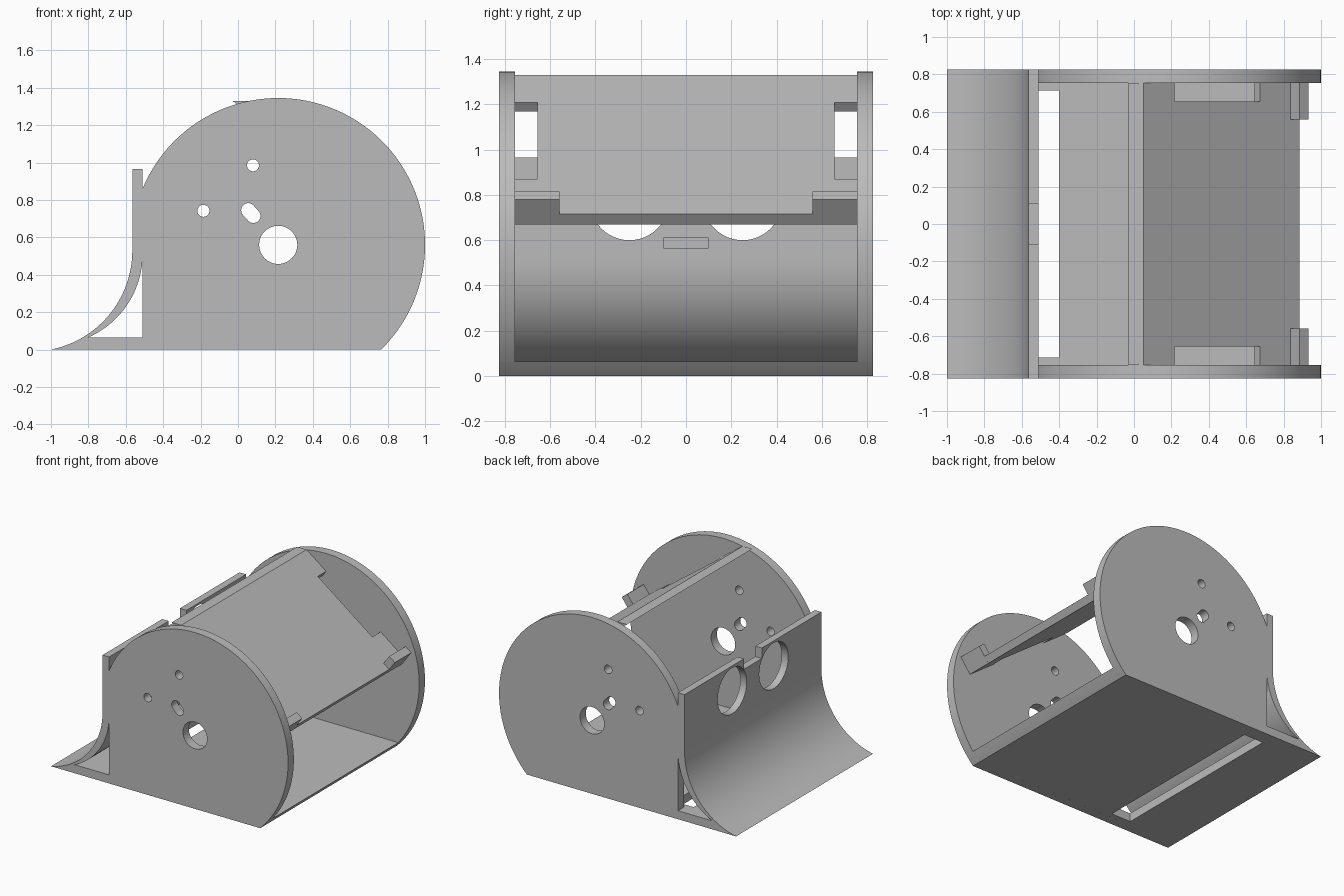
import bpy, bmesh, math
from math import pi, cos, sin, sqrt, atan2
from mathutils import Matrix

if "Cube" in bpy.data.objects:
    bpy.data.objects.remove(bpy.data.objects["Cube"])

gray = bpy.data.materials.new("plain_gray")
gray.diffuse_color = (0.5, 0.5, 0.5, 1)
gray.use_nodes = True
gray.node_tree.nodes["Principled BSDF"].inputs["Base Color"].default_value = gray.diffuse_color


def prism(name, pts, y0, y1):
    """Extrude an x-z outline from y0 to y1."""
    bm = bmesh.new()
    face = bm.faces.new([bm.verts.new((x, y0, z)) for x, z in pts])
    ext = bmesh.ops.extrude_face_region(bm, geom=[face])
    verts = [v for v in ext["geom"] if isinstance(v, bmesh.types.BMVert)]
    bmesh.ops.translate(bm, verts=verts, vec=(0, y1 - y0, 0))
    bmesh.ops.recalc_face_normals(bm, faces=bm.faces)
    me = bpy.data.meshes.new(name)
    bm.to_mesh(me)
    bm.free()
    ob = bpy.data.objects.new(name, me)
    bpy.context.collection.objects.link(ob)
    me.materials.append(gray)
    return ob


def arc(cx, cz, r, a0, a1, n):
    return [(cx + r * cos(a0 + (a1 - a0) * i / n), cz + r * sin(a0 + (a1 - a0) * i / n))
            for i in range(n + 1)]


def circle(cx, cz, r, n=48):
    return arc(cx, cz, r, 0, 2 * pi, n)[:-1]


def box(x0, x1, z0, z1):
    return [(x0, z0), (x1, z0), (x1, z1), (x0, z1)]


def combine(ob, other, op):
    mod = ob.modifiers.new("bool", "BOOLEAN")
    mod.operation, mod.solver, mod.object = op, "EXACT", other
    bpy.context.view_layer.objects.active = ob
    bpy.ops.object.modifier_apply(modifier=mod.name)
    bpy.data.objects.remove(other)


def smooth(ob):
    bpy.ops.object.select_all(action="DESELECT")
    ob.select_set(True)
    bpy.context.view_layer.objects.active = ob
    bpy.ops.object.shade_smooth_by_angle(angle=math.radians(25))


CX, CZ, R = 0.215, 0.56, 0.785      # disc of the side plates
W, IN = 0.825, 0.755                # outer and inner half width
FLOOR = 0.065


def disc_angle(z):
    return atan2(z - CZ, sqrt(R * R - (z - CZ) ** 2))


# Floor, curved ramp and upright wall as one profile
oc, orad = (-1.105, 0.53), 0.54
ic, irad = (-0.996, 0.51), 0.486
profile = arc(CX, CZ, R, disc_angle(0), disc_angle(FLOOR), 4)
profile += arc(*ic, irad, atan2(FLOOR - ic[1], -0.8 - ic[0]), 0, 24)
profile += [(-0.51, 0.965), (-0.565, 0.965)]
profile += arc(*oc, orad, 0, atan2(-oc[1], -1 - oc[0]), 24)
body = prism("body_shell", profile, -W, W)

# Round side plates with flat bottom, joined to the shell
top_a = pi - math.asin((sqrt(R * R - (0.51 + CX) ** 2)) / R)
plate = arc(CX, CZ, R, disc_angle(0), top_a, 96) + [(-0.51, 0)]
for s in (-1, 1):
    combine(body, prism("side_plate", plate, *sorted((s * IN, s * W))), "UNION")

# Axle, screw and slotted holes through both plates
slot_a = atan2(-0.03, 0.027)
slot = arc(0.082, 0.715, 0.038, slot_a - pi / 2, slot_a + pi / 2, 16)
slot += arc(0.055, 0.745, 0.038, slot_a + pi / 2, slot_a + 3 * pi / 2, 16)
for outline in (circle(CX, CZ, 0.102), circle(0.08, 0.985, 0.032),
                circle(-0.185, 0.742, 0.032), slot):
    combine(body, prism("hole_cutter", outline, -1, 1), "DIFFERENCE")

# Slot in the floor, notch in the wall top, shallow recess inside the wall
for outline, half in ((box(-0.565, -0.4, -0.1, FLOOR + 0.02), 0.715),
                      (box(-0.6, -0.48, 0.885, 1.1), 0.107),
                      (box(-0.53, -0.49, 0.565, 0.61), 0.1)):
    combine(body, prism("slot_cutter", outline, -half, half), "DIFFERENCE")

# Two round sensor openings in the wall
for y in (-0.25, 0.25):
    cutter = prism("round_cutter", circle(0, 0, 0.175), -0.1, 0.1)
    cutter.data.transform(Matrix.Translation((-0.54, y, 0.775)) @ Matrix.Rotation(pi / 2, 4, "Z"))
    combine(body, cutter, "DIFFERENCE")
smooth(body)

# Slanted lid with side notches and corner tabs
lid = prism("slanted_lid", [(-0.03, 1.33), (0.05, 1.33), (0.885, 0.715), (0.852, 0.67)], -IN, IN)
nx, nz = 0.593, 0.805               # lid normal
for s in (-1, 1):
    quad = [(x + nx * d, z + nz * d) for x, z, d in
            ((0.215, 1.208, 0.05), (0.675, 0.87, 0.05), (0.675, 0.87, -0.12), (0.215, 1.208, -0.12))]
    combine(lid, prism("notch_cutter", quad, *sorted((s * 0.655, s * 0.8))), "DIFFERENCE")
    tab = [(0.852, 0.67), (0.933, 0.78), (0.886, 0.815), (0.805, 0.705)]
    combine(lid, prism("lid_tab", tab, *sorted((s * 0.558, s * IN))), "UNION")
smooth(lid)
